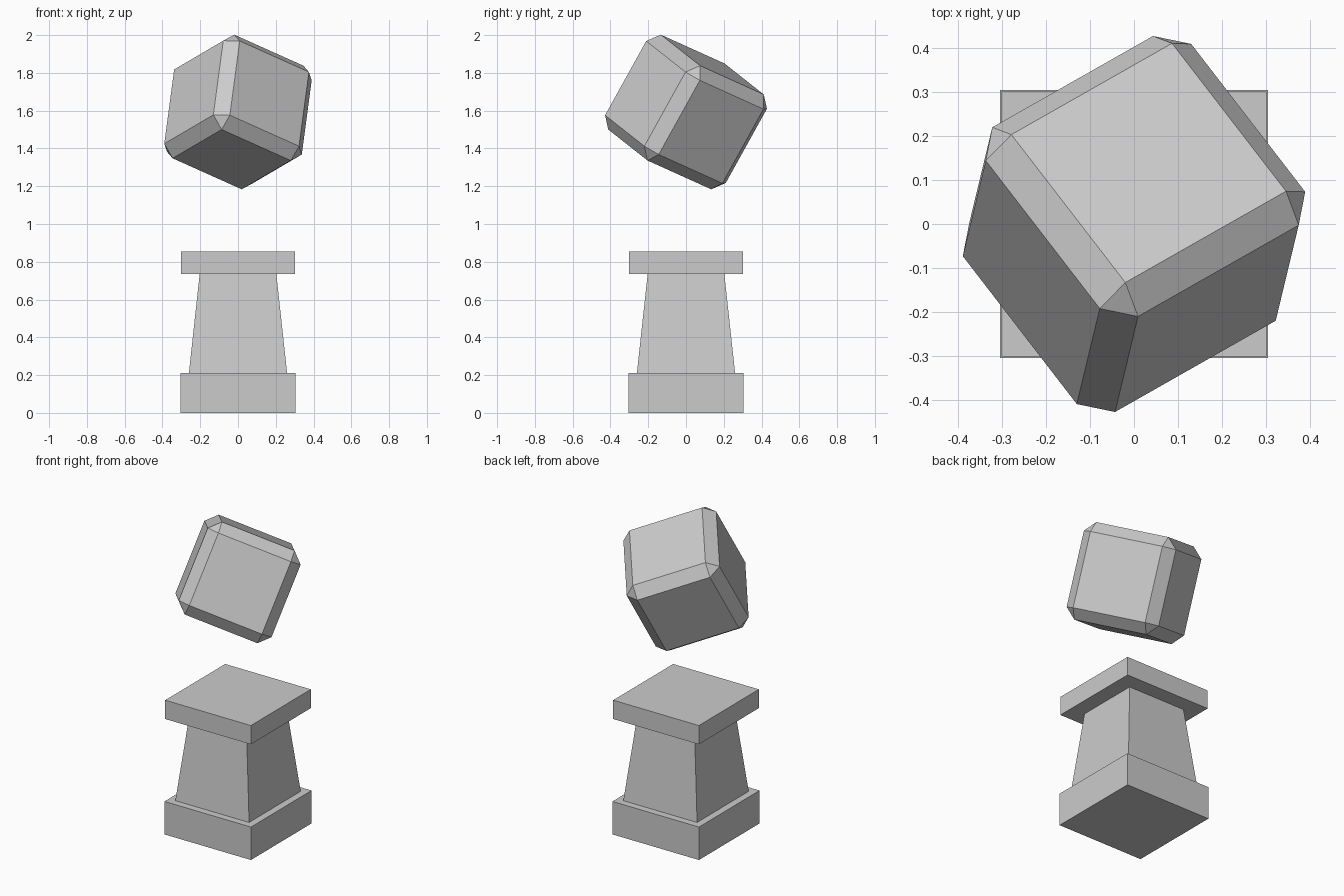
import bpy
from math import radians

if "Cube" in bpy.data.objects:
    bpy.data.objects.remove(bpy.data.objects["Cube"])


def block(name, z0, z1, half_bottom, half_top):
    """Square block or taper between two heights."""
    bpy.ops.mesh.primitive_cube_add(size=2)
    ob = bpy.context.object
    ob.name = name
    for v in ob.data.vertices:
        top = v.co.z > 0
        half = half_top if top else half_bottom
        v.co = (v.co.x * half, v.co.y * half, z1 if top else z0)
    return ob


# Pedestal: plinth, tapered shaft and cap slab
block("pedestal_base", 0.0, 0.21, 0.305, 0.305)
block("pedestal_shaft", 0.21, 0.735, 0.26, 0.203)
block("pedestal_cap", 0.735, 0.855, 0.302, 0.302)

# Floating tilted cube with chamfered edges
bpy.ops.mesh.primitive_cube_add(
    size=0.578, location=(0, 0, 1.593),
    rotation=(radians(-21.2), radians(21.3), radians(29.6)))
cube = bpy.context.object
cube.name = "floating_cube"
bevel = cube.modifiers.new("chamfer", 'BEVEL')
bevel.width = 0.063
bevel.segments = 1
bevel.limit_method = 'NONE'
